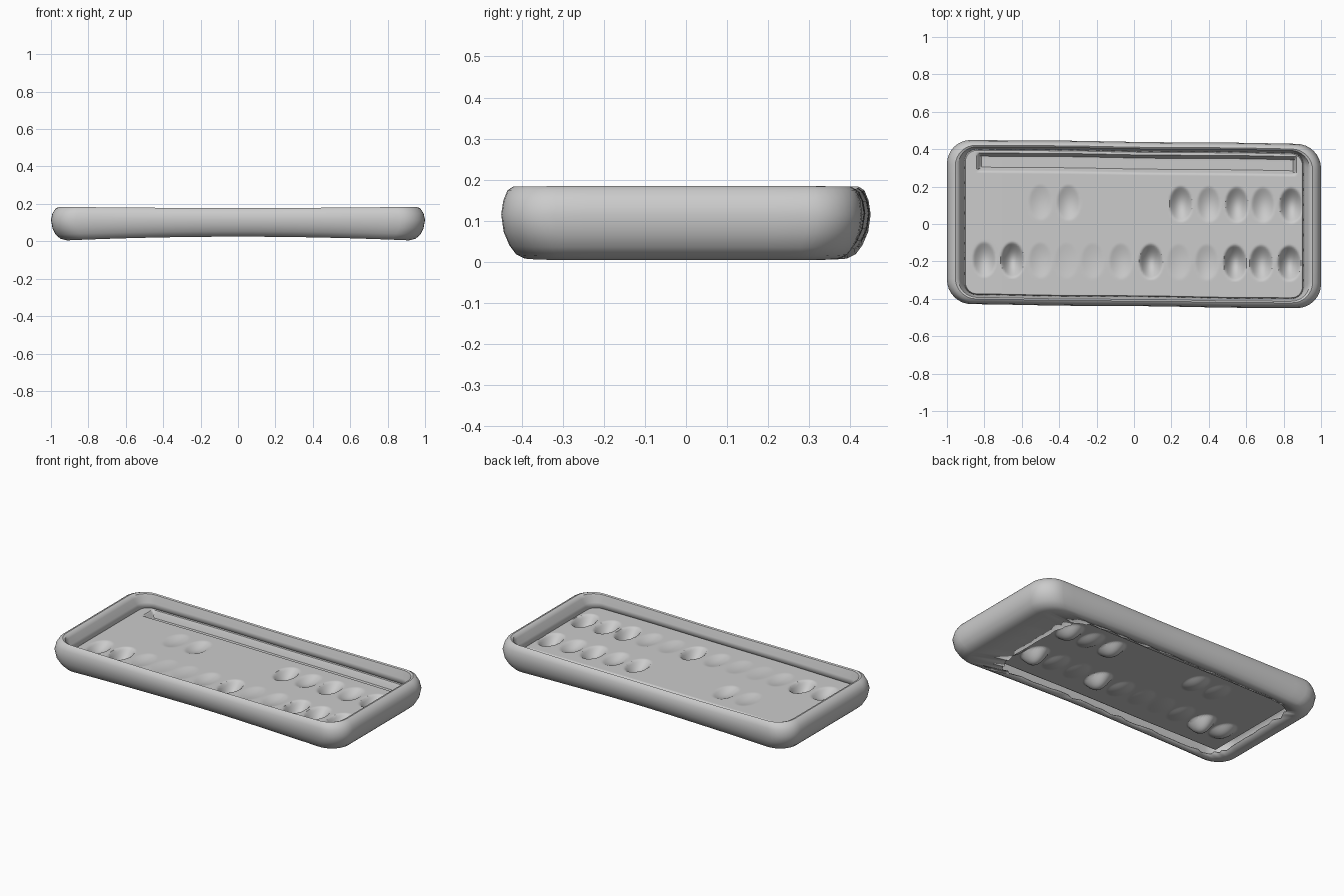
import bpy, bmesh, math, random

if "Cube" in bpy.data.objects:
    bpy.data.objects.remove(bpy.data.objects["Cube"])

random.seed(4)


def rounded_loop(x0, x1, y0, y1, r, arc=8, nx=24, ny=8):
    """Rounded rectangle with evenly divided sides, counter-clockwise."""
    corners = [(x1 - r, y1 - r, 0), (x0 + r, y1 - r, 90),
               (x0 + r, y0 + r, 180), (x1 - r, y0 + r, 270)]
    pts = []
    for i, (cx, cy, a0) in enumerate(corners):
        for k in range(arc + 1):
            a = math.radians(a0 + 90 * k / arc)
            pts.append((cx + r * math.cos(a), cy + r * math.sin(a)))
        ncx, ncy, na = corners[(i + 1) % 4]
        b = math.radians(na)
        end = (ncx + r * math.cos(b), ncy + r * math.sin(b))
        start = pts[-1]
        n = nx if i % 2 == 0 else ny
        for k in range(1, n):
            t = k / n
            pts.append((start[0] + (end[0] - start[0]) * t,
                        start[1] + (end[1] - start[1]) * t))
    return pts


def warp(x, y, z):
    """Slight skew in plan, and the sag and dents of a hand-moulded piece."""
    low = 1 - min(z / 0.18, 1)
    arch = max(0, 1 - x * x)
    z += 0.024 * arch * low - 0.007 * arch * (1 - low)
    wob = 0.004 * math.sin(7 * x + 1) * math.cos(9 * y)
    return x, y * (1 + wob) - 0.012 * x, z


def finish(bm, name, thickness):
    bmesh.ops.recalc_face_normals(bm, faces=bm.faces)
    me = bpy.data.meshes.new(name)
    bm.to_mesh(me)
    bm.free()
    ob = bpy.data.objects.new(name, me)
    bpy.context.collection.objects.link(ob)
    mod = ob.modifiers.new("wall", 'SOLIDIFY')
    mod.thickness = thickness
    mod.offset = -1
    bpy.context.view_layer.objects.active = ob
    ob.select_set(True)
    bpy.ops.object.shade_smooth_by_angle(angle=math.radians(40))
    ob.select_set(False)
    return ob


# Tray shell: section runs from the inner wall foot, over the rim, to the underside
section = [  # inset in x, inset in y, z, corner radius
    (0.100, 0.055, 0.100, 0.06), (0.085, 0.048, 0.130, 0.07),
    (0.070, 0.040, 0.165, 0.09), (0.060, 0.036, 0.180, 0.10),
    (0.045, 0.028, 0.185, 0.11), (0.025, 0.015, 0.176, 0.12),
    (0.008, 0.005, 0.150, 0.13), (0.000, 0.000, 0.115, 0.13),
    (0.008, 0.006, 0.070, 0.13), (0.025, 0.020, 0.035, 0.13),
    (0.050, 0.036, 0.012, 0.12), (0.085, 0.055, 0.001, 0.11),
]
bm = bmesh.new()
loops = []
for ix, iy, z, r in section:
    pts = rounded_loop(-1 + ix, 1 - ix, -0.44 + iy, 0.44 - iy, r)
    loops.append([bm.verts.new(warp(x, y, z)) for x, y in pts])

# Ragged opening in the underside
hole = rounded_loop(-0.85, 0.70, -0.35, 0.35, 0.12)
loops.append([bm.verts.new(warp(x + random.uniform(-.012, .012),
                                y + random.uniform(-.012, .012), 0.006))
              for x, y in hole])
for a, b in zip(loops, loops[1:]):
    for i in range(len(a)):
        j = (i + 1) % len(a)
        bm.faces.new((a[i], b[i], b[j], a[j]))
finish(bm, "tray_shell", 0.004)

# Wells in two rows: x -> depth
back_row = {-0.50: .012, -0.35: .022, 0.25: .045, 0.40: .025,
            0.55: .045, 0.69: .028, 0.84: .055}
front_row = {-0.80: .035, -0.65: .065, -0.50: .012, -0.36: .006, -0.22: .008,
             -0.07: .015, 0.09: .060, 0.24: .010, 0.39: .015,
             0.54: .065, 0.68: .050, 0.83: .065}
wells = [(x, 0.11, d) for x, d in back_row.items()]
wells += [(x, -0.20, d) for x, d in front_row.items()]


def floor_height(x, y):
    z = 0.102
    for wx, wy, d in wells:
        q = ((x - wx) / 0.062) ** 2 + ((y - wy) / 0.095) ** 2
        if q < 1:
            z -= d * (1 - q) ** 1.2
    # Long trough along the back
    edge = max(abs(x - 0.015) - 0.845, abs(y - 0.322) - 0.04)
    z -= 0.04 * min(max((0.006 - edge) / 0.014, 0), 1)
    return z


# Floor sheet with wells and trough pressed into it
bm = bmesh.new()
NX, NY = 210, 92
grid = []
for j in range(NY + 1):
    y = -0.388 + 0.776 * j / NY
    row = []
    for i in range(NX + 1):
        x = -0.902 + 1.804 * i / NX
        wx, wy, _ = warp(x, y, 0.1)
        row.append(bm.verts.new((wx, wy, floor_height(x, y) + 0.004 * (1 - x * x))))
    grid.append(row)
for j in range(NY):
    for i in range(NX):
        bm.faces.new((grid[j][i], grid[j][i + 1], grid[j + 1][i + 1], grid[j + 1][i]))
finish(bm, "tray_floor", 0.006)
